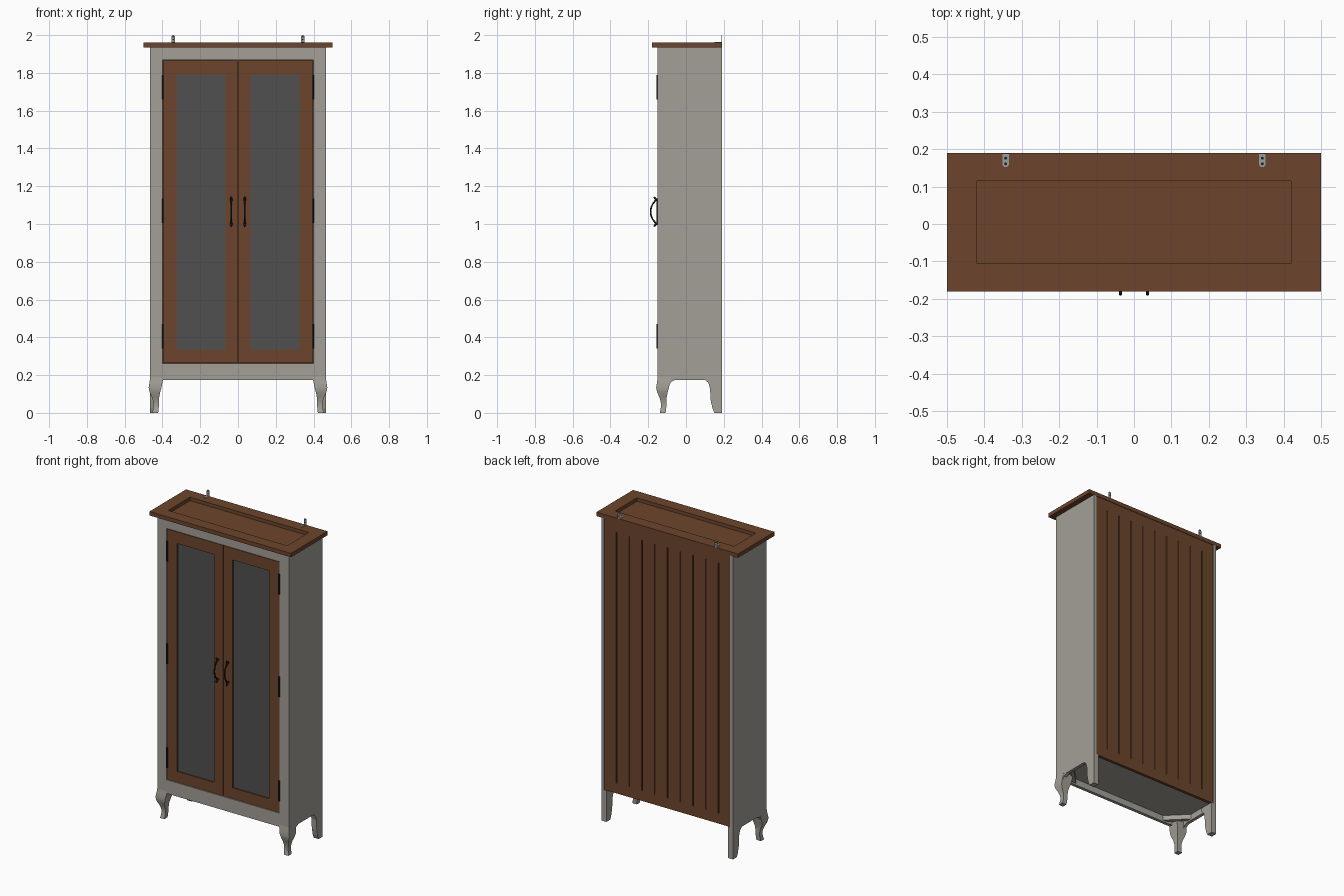
import bpy, bmesh, math
from mathutils import Vector, Matrix

old = bpy.data.objects.get("Cube")
if old:
    bpy.data.objects.remove(old, do_unlink=True)


def material(name, rgb, rough=0.6):
    m = bpy.data.materials.new(name)
    m.use_nodes = True
    m.diffuse_color = (*rgb, 1)
    node = m.node_tree.nodes["Principled BSDF"]
    node.inputs["Base Color"].default_value = (*rgb, 1)
    node.inputs["Roughness"].default_value = rough
    return m


GREY = material("warm grey paint", (0.37, 0.35, 0.31))
BROWN = material("brown wood", (0.15, 0.06, 0.026))
GLASS = material("dark glass", (0.08, 0.08, 0.08))
BLACK = material("black iron", (0.014, 0.014, 0.016))
STEEL = material("steel", (0.33, 0.34, 0.34))


def finish(name, bm, mat, smooth=False):
    bmesh.ops.recalc_face_normals(bm, faces=bm.faces)
    mesh = bpy.data.meshes.new(name)
    bm.to_mesh(mesh)
    bm.free()
    mesh.materials.append(mat)
    ob = bpy.data.objects.new(name, mesh)
    bpy.context.collection.objects.link(ob)
    if smooth:
        bpy.ops.object.select_all(action="DESELECT")
        ob.select_set(True)
        bpy.context.view_layer.objects.active = ob
        bpy.ops.object.shade_smooth_by_angle(angle=math.radians(40))
    return ob


def boxes(name, mat, *ranges):
    """One object from boxes given as (x0, x1, y0, y1, z0, z1)."""
    bm = bmesh.new()
    for x0, x1, y0, y1, z0, z1 in ranges:
        move = Matrix.Translation(((x0 + x1) / 2, (y0 + y1) / 2, (z0 + z1) / 2))
        size = Matrix.Diagonal((abs(x1 - x0), y1 - y0, z1 - z0, 1))
        bmesh.ops.create_cube(bm, size=1, matrix=move @ size)
    return finish(name, bm, mat)


def prism(name, mat, points, offset, smooth=False):
    """Extrude a flat outline of 3D points along an offset."""
    bm = bmesh.new()
    face = bm.faces.new([bm.verts.new(p) for p in points])
    new = bmesh.ops.extrude_face_region(bm, geom=[face])["geom"]
    bmesh.ops.translate(bm, vec=Vector(offset),
                        verts=[v for v in new if isinstance(v, bmesh.types.BMVert)])
    return finish(name, bm, mat, smooth)


def loft(name, mat, rings, smooth=True):
    """Skin a stack of equal rings and cap both ends."""
    bm = bmesh.new()
    loops = [[bm.verts.new(p) for p in ring] for ring in rings]
    n = len(loops[0])
    for a, b in zip(loops, loops[1:]):
        for i in range(n):
            bm.faces.new((a[i], a[(i + 1) % n], b[(i + 1) % n], b[i]))
    bm.faces.new(loops[0])
    bm.faces.new(loops[-1])
    return finish(name, bm, mat, smooth)


def disc(name, mat, centre, radius, depth, axis="Z"):
    bm = bmesh.new()
    turn = Matrix.Rotation(math.pi / 2, 4, "X") if axis == "Y" else Matrix()
    bmesh.ops.create_cone(bm, cap_ends=True, segments=12, radius1=radius, radius2=radius,
                          depth=depth, matrix=Matrix.Translation(centre) @ turn)
    return finish(name, bm, mat, True)


W, FRONT, BACK = 0.465, -0.15, 0.19
BASE, DOOR_LOW, DOOR_HIGH, TOP = 0.175, 0.265, 1.865, 1.935

# Top board with a sunken centre
boxes("top_board", BROWN,
      (-0.5, 0.5, -0.18, -0.105, TOP, 1.96), (-0.5, 0.5, 0.115, BACK, TOP, 1.96),
      (-0.5, -0.42, -0.105, 0.115, TOP, 1.96), (0.42, 0.5, -0.105, 0.115, TOP, 1.96),
      (-0.42, 0.42, -0.105, 0.115, TOP - 0.01, 1.938))

# Front rails and inner floor
boxes("front_rails", GREY,
      (-0.4, 0.4, FRONT, -0.13, BASE, DOOR_LOW - 0.003),
      (-0.4, 0.4, FRONT, -0.13, DOOR_HIGH + 0.003, TOP))
boxes("cabinet_floor", GREY, (-0.446, 0.446, -0.131, 0.17, 0.215, 0.23))

# Back panel with vertical grooves
edges = [-0.455] + [0.09 * i for i in range(-4, 5)] + [0.455]
planks = [(a + 0.003, b - 0.003, 0.178, 0.187, DOOR_LOW, DOOR_HIGH)
          for a, b in zip(edges, edges[1:])]
boxes("back_panel", BROWN, (-0.455, 0.455, 0.168, 0.179, 0.2, TOP),
      (-0.455, 0.455, 0.178, 0.187, 0.2, DOOR_LOW),
      (-0.455, 0.455, 0.178, 0.187, DOOR_HIGH, TOP), *planks)

# Side panel outline with an arched lower edge, as (y, z)
rear_leg = [(0.1, BASE), (0.118, 0.16), (0.127, 0.13), (0.131, 0.065), (0.14, 0.025),
            (0.15, 0), (BACK, 0)]
side = [(FRONT, TOP), (FRONT, 0.14), (-0.09, 0.14), (-0.08, 0.163), (-0.055, BASE)]
side += rear_leg + [(BACK, TOP)]

# Curved front leg: height, outer and inner distance from the corner
leg = [(0.19, 0, 0.07), (0.165, -0.003, 0.066), (0.135, -0.008, 0.06), (0.11, -0.003, 0.053),
       (0.085, 0.008, 0.048), (0.06, 0.016, 0.047), (0.035, 0.018, 0.046),
       (0.015, 0.014, 0.044), (0, 0.011, 0.042)]

# Handle path, as (y, z, radius)
half_grip = [(-0.187, 1.065, 0.0045), (-0.185, 1.085, 0.0045), (-0.177, 1.105, 0.004),
             (-0.164, 1.121, 0.005), (-0.158, 1.128, 0.007), (-0.163, 1.136, 0.006),
             (-0.17, 1.143, 0.003)]
grip = [(y, 2.13 - z, r) for y, z, r in reversed(half_grip[1:])] + half_grip

for s, tag in ((1, "left"), (-1, "right")):
    prism(tag + "_side_panel", GREY, [(s * W, y, z) for y, z in side], (-s * 0.02, 0, 0))
    prism(tag + "_rear_leg", GREY,
          [(s * W, y, z) for y, z in rear_leg + [(BACK, 0.2), (0.1, 0.2)]], (-s * 0.035, 0, 0))
    boxes(tag + "_front_stile", GREY, (s * 0.4, s * 0.446, FRONT, -0.13, BASE, TOP))
    rings = []
    for z, o, i in leg:
        rings.append([(s * (W - a), FRONT + b, z) for a, b in ((o, o), (i, o), (i, i), (o, i))])
    loft(tag + "_front_leg", GREY, rings)
    # Diagonal brace under the floor
    prism(tag + "_corner_brace", GREY,
          [(s * 0.33, -0.13, 0.185), (s * 0.36, -0.13, 0.185),
           (s * 0.445, -0.045, 0.185), (s * 0.445, -0.015, 0.185)], (0, 0, 0.03))

    # Door frame around recessed glass
    a, b, c, d = s * 0.002, s * 0.067, s * 0.325, s * 0.397
    f, k = FRONT + 0.001, -0.131
    boxes(tag + "_door", BROWN,
          (a, b, f, k, DOOR_LOW, DOOR_HIGH), (c, d, f, k, DOOR_LOW, DOOR_HIGH),
          (b, c, f, k, DOOR_LOW, 0.335), (b, c, f, k, 1.79, DOOR_HIGH))
    boxes(tag + "_door_glass", GLASS, (b, c, -0.142, -0.137, 0.335, 1.79))

    # Hinges
    for n, z in enumerate((0.405, 1.07, 1.725)):
        disc(f"{tag}_hinge_{n + 1}", BLACK, (s * 0.396, FRONT - 0.001, z), 0.0055, 0.13)

    # Bowed handle
    rings = []
    for n, (y, z, r) in enumerate(grip):
        p, q = grip[max(n - 1, 0)], grip[min(n + 1, len(grip) - 1)]
        t = Vector((0, q[0] - p[0], q[1] - p[1])).normalized()
        side_way = Vector((1, 0, 0))
        up = t.cross(side_way)
        centre = Vector((s * 0.036, y, z))
        rings.append([centre + r * (math.cos(w) * side_way + math.sin(w) * up)
                      for w in (math.tau * j / 10 for j in range(10))])
    loft(tag + "_handle", BLACK, rings)
    for z in (1.002, 1.128):
        disc(tag + "_handle_mount", BLACK, (s * 0.036, -0.153, z), 0.007, 0.01, "Y")

    # Wall bracket: two round-ended plates with screw holes
    x = s * 0.343
    outline = [(-0.009, 0), (0.009, 0)]
    outline += [(0.009 * math.cos(w), 0.029 + 0.009 * math.sin(w))
                for w in (math.pi * j / 8 for j in range(9))]
    prism(tag + "_bracket_foot", STEEL,
          [(x + u, BACK - v, 1.96) for u, v in outline], (0, 0, 0.003))
    prism(tag + "_bracket_tab", STEEL,
          [(x + u, BACK, 1.962 + v) for u, v in outline], (0, -0.003, 0))
    for v in (0.014, 0.029):
        disc(tag + "_bracket_foot_hole", BLACK, (x, BACK - v, 1.9625), 0.004, 0.002)
        disc(tag + "_bracket_tab_hole", BLACK, (x, BACK - 0.0015, 1.962 + v), 0.004, 0.0036, "Y")
